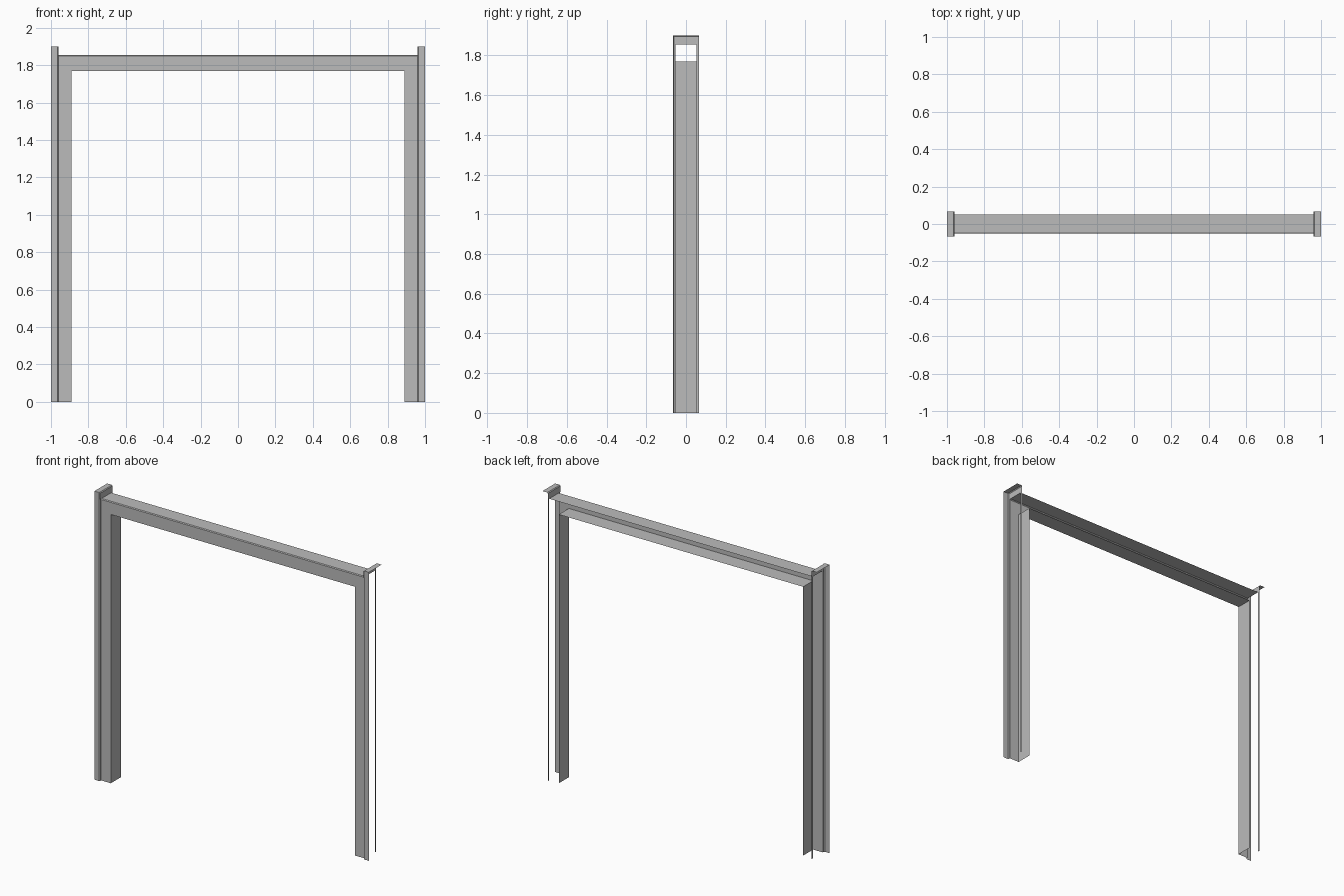
import bpy
from mathutils import Vector

cube = bpy.data.objects.get("Cube")
if cube:
    bpy.data.objects.remove(cube, do_unlink=True)

steel = bpy.data.materials.new("grey_steel")
steel.use_nodes = True
GREY = (0.5, 0.5, 0.5, 1)
steel.diffuse_color = GREY
steel.node_tree.nodes["Principled BSDF"].inputs["Base Color"].default_value = GREY

# Key sizes of the pressed frame
OUT, STEP, IN = 1.0, 0.96, 0.89          # half widths
LIP, FACE = 0.066, 0.052                 # half depths
SOFFIT, HEAD, TOP = 1.77, 1.855, 1.9     # heights
BEND = 0.005                             # small chamfer at the folds


def sheet(name, path, sweep, mirror=False):
    """Sweep an open path along a vector into folded sheet metal."""
    sweep = Vector(sweep)
    low = [Vector(p) for p in path]
    n = len(low)
    faces = [(i, i + 1, n + i + 1, n + i) for i in range(n - 1)]
    mesh = bpy.data.meshes.new(name)
    mesh.from_pydata(low + [p + sweep for p in low], [], faces)
    mesh.materials.append(steel)
    obj = bpy.data.objects.new(name, mesh)
    bpy.context.collection.objects.link(obj)
    if mirror:
        mod = obj.modifiers.new("both_sides", "MIRROR")
        mod.use_mirror_merge = False
    return obj


# Jambs: reveal facing the opening and the front face
sheet("jambs", [(IN, FACE, 0), (IN, -FACE, 0), (STEP, -FACE, 0)],
      (0, 0, SOFFIT), True)

# Front casing strips with their step back to the jamb
sheet("front_steps", [(STEP, -FACE, 0), (STEP, BEND - LIP, 0)],
      (0, 0, HEAD), True)
sheet("front_casings", [(STEP, BEND - LIP, 0), (STEP + BEND, -LIP, 0),
                        (OUT, -LIP, 0)], (0, 0, TOP), True)

# Narrow lips at the back
sheet("back_lips", [(STEP, LIP, 0), (STEP, FACE, 0)], (0, 0, HEAD), True)

# Caps over the casings, with the short wall above the header
sheet("casing_caps", [(STEP, -LIP, HEAD), (STEP, -LIP, TOP - BEND),
                      (STEP + BEND, -LIP, TOP), (OUT, -LIP, TOP)],
      (0, 2 * LIP, 0), True)

# Header channel, open at the back and ends
sheet("header_soffit", [(IN, FACE, SOFFIT), (IN, -FACE, SOFFIT)],
      (-2 * IN, 0, 0))
sheet("header_face_and_top", [(STEP, -FACE, SOFFIT), (STEP, -FACE, HEAD - BEND),
                              (STEP, BEND - FACE, HEAD), (STEP, FACE, HEAD)],
      (-2 * STEP, 0, 0))
